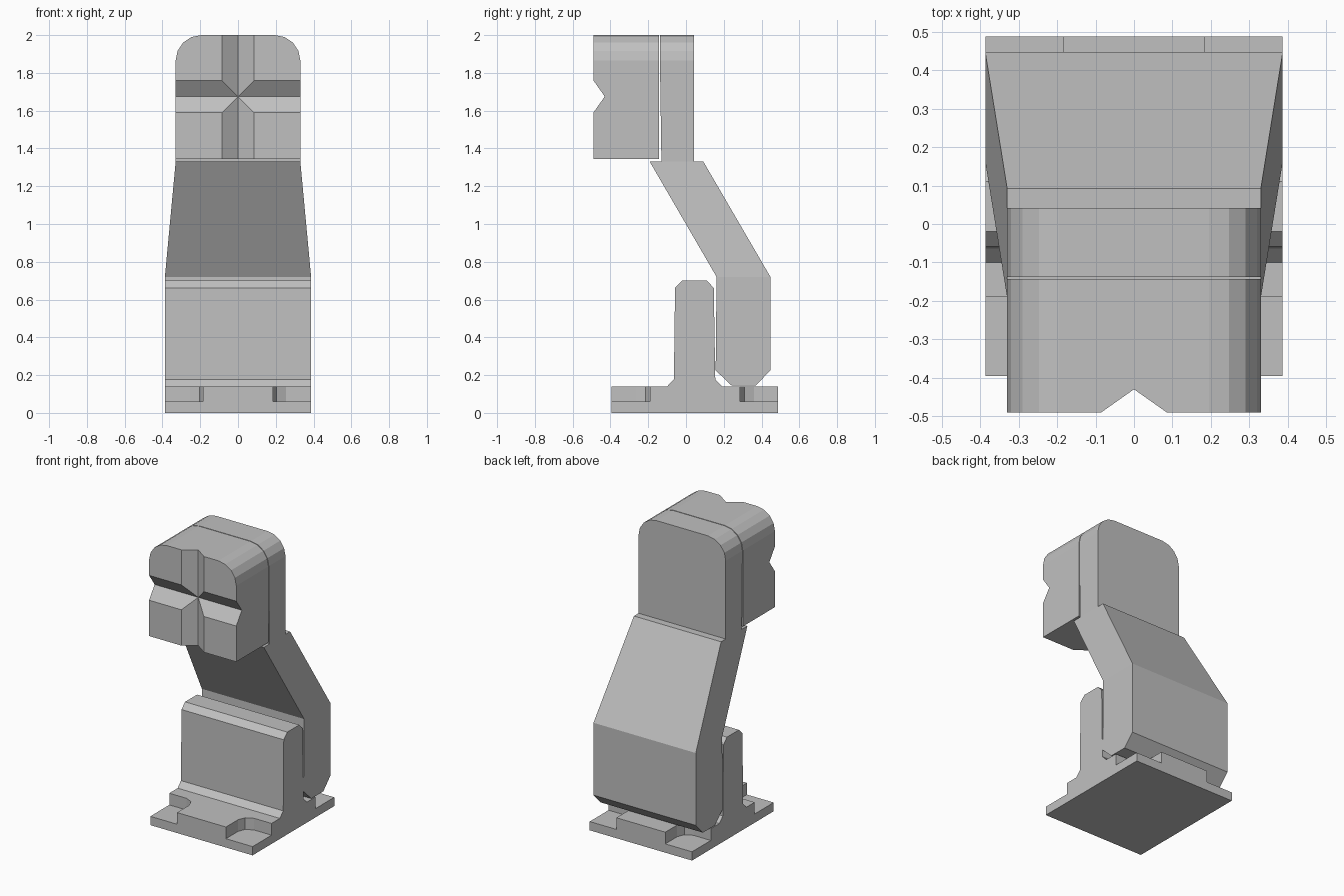
import bpy
import bmesh
import math
from mathutils import Vector

cube = bpy.data.objects.get("Cube")
if cube:
    bpy.data.objects.remove(cube, do_unlink=True)

# Single plain material
GREY = (0.53, 0.53, 0.53, 1.0)
grey = bpy.data.materials.new("plain grey")
grey.use_nodes = True
grey.diffuse_color = GREY
bsdf = grey.node_tree.nodes["Principled BSDF"]
bsdf.inputs["Base Color"].default_value = GREY
bsdf.inputs["Roughness"].default_value = 0.6

HALF = 0.387          # half width of base and lower arm
HEAD = 0.33           # half width of head and neck
BEND, TOP = 0.72, 1.33  # heights where the arm bends and ends


def extrude(name, profile, axis, lo, hi, edit=None):
    """Extrude a 2D profile along an axis: x takes (y, z), y takes (x, z), z takes (x, y)."""
    place = {"x": lambda a, b, t: (t, a, b),
             "y": lambda a, b, t: (a, t, b),
             "z": lambda a, b, t: (a, b, t)}[axis]
    bm = bmesh.new()
    ends = [[bm.verts.new(place(a, b, t)) for a, b in profile] for t in (lo, hi)]
    bm.faces.new(ends[0])
    bm.faces.new(ends[1])
    n = len(profile)
    for i in range(n):
        j = (i + 1) % n
        bm.faces.new((ends[0][i], ends[0][j], ends[1][j], ends[1][i]))
    if edit:
        edit(bm)
    bmesh.ops.recalc_face_normals(bm, faces=bm.faces)
    mesh = bpy.data.meshes.new(name)
    bm.to_mesh(mesh)
    bm.free()
    mesh.materials.append(grey)
    obj = bpy.data.objects.new(name, mesh)
    bpy.context.collection.objects.link(obj)
    return obj


def carve(obj, cutters):
    """Subtract each cutter, then remove it."""
    bpy.context.view_layer.objects.active = obj
    for cutter in cutters:
        cutter.hide_render = True
        mod = obj.modifiers.new("cut", "BOOLEAN")
        mod.operation = "DIFFERENCE"
        mod.solver = "EXACT"
        mod.object = cutter
        bpy.ops.object.modifier_apply(modifier=mod.name)
        bpy.data.objects.remove(cutter, do_unlink=True)


# Base plate with its upright, one side profile (y, z)
base = extrude("base_bracket", [
    (-0.395, 0), (0.488, 0), (0.488, 0.14), (0.192, 0.14), (0.155, 0.178),
    (0.147, 0.662), (0.11, 0.70), (-0.02, 0.70), (-0.058, 0.662),
    (-0.064, 0.178), (-0.1, 0.14), (-0.395, 0.14)], "x", -HALF, HALF)

# Screw pockets in the four corners, with bevelled inner corners
pockets = []
for sx in (-1, 1):
    for outer, inner in ((-0.45, -0.19), (0.55, 0.285)):
        sy = 1 if outer > 0 else -1
        outline = [(sx * 0.45, outer), (sx * 0.185, outer),
                   (sx * 0.185, inner + sy * 0.075), (sx * 0.205, inner + sy * 0.025),
                   (sx * 0.255, inner), (sx * 0.45, inner)]
        pockets.append(extrude("pocket_cutter", outline, "z", 0.06, 0.3))
carve(base, pockets)


# Leaning arm that narrows above the bend
def taper(bm):
    bmesh.ops.connect_verts(bm, verts=[v for v in bm.verts if abs(v.co.z - BEND) < 0.001])
    for v in bm.verts:
        if v.co.z > BEND + 0.01:
            v.co.x *= HEAD / HALF


extrude("leaning_arm", [
    (0.24, 0.146), (0.37, 0.146), (0.447, 0.225), (0.447, BEND), (0.092, TOP),
    (-0.192, TOP), (0.162, BEND), (0.157, 0.225)], "x", -HALF, HALF, taper)


# Front outline shared by neck and head: flat foot, rounded top corners
def arch(bottom, r=0.135):
    right = [(HEAD - r + r * math.cos(a), 2.0 - r + r * math.sin(a))
             for a in (math.radians(d) for d in (0, 22.5, 45, 67.5, 90))]
    left = [(-x, z) for x, z in reversed(right)]
    return [(-HEAD, bottom), (HEAD, bottom)] + right + left


# Neck plate rising from the arm, front leaning forward very slightly
def lean(bm):
    for v in bm.verts:
        if v.co.y < 0 and v.co.z < 1.5:
            v.co.y += 0.008


extrude("neck_plate", arch(TOP - 0.01), "y", -0.138, 0.042, lean)

# Clamping head with crossed V grooves on its face
head = extrude("clamping_head", arch(1.345), "y", -0.49, -0.143)
MID = 1.675
groove_x = extrude("groove_cutter", [(-0.43, MID), (-0.55, MID - 0.17), (-0.55, MID + 0.17)],
                   "x", -0.5, 0.5)
groove_z = extrude("groove_cutter", [(0, -0.43), (-0.17, -0.55), (0.17, -0.55)],
                   "z", 1.2, 2.2)
carve(head, [groove_x, groove_z])
